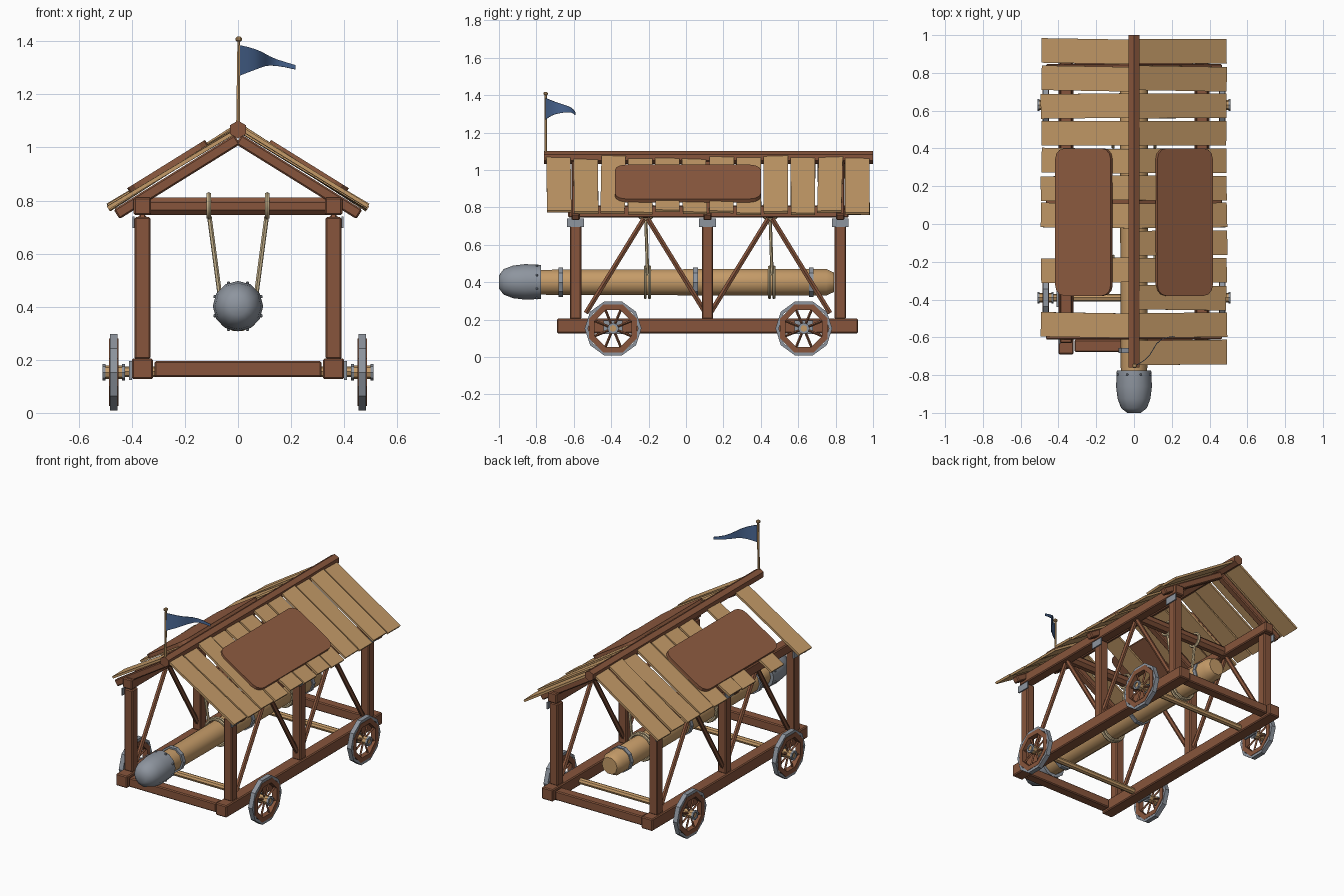
import bpy, bmesh, math, random
from mathutils import Vector, Matrix

if "Cube" in bpy.data.objects:
    bpy.data.objects.remove(bpy.data.objects["Cube"])
random.seed(4)

def mat(name, c):
    m = bpy.data.materials.new(name)
    m.diffuse_color = (*c, 1)
    m.use_nodes = True
    m.node_tree.nodes["Principled BSDF"].inputs["Base Color"].default_value = m.diffuse_color
    return m
BROWN = mat("dark_wood", (0.242, 0.091, 0.045))
TAN = mat("light_wood", (0.56, 0.33, 0.14))
METAL = mat("iron", (0.27, 0.30, 0.345))
BLUE = mat("blue_cloth", (0.07, 0.141, 0.305))
ROPE = mat("rope", (0.58, 0.46, 0.27))
HIDE = mat("hide", (0.28, 0.108, 0.053))

def finish(name, bm, m, smooth=False):
    bmesh.ops.recalc_face_normals(bm, faces=bm.faces)
    me = bpy.data.meshes.new(name)
    bm.to_mesh(me)
    bm.free()
    me.materials.append(m)
    ob = bpy.data.objects.new(name, me)
    bpy.context.collection.objects.link(ob)
    if smooth:
        bpy.context.view_layer.objects.active = ob
        ob.select_set(True)
        bpy.ops.object.shade_smooth_by_angle(angle=math.radians(50))
        ob.select_set(False)
    return ob

def box(name, c, size, m, rot=None, bevel=0.006, corner=0):
    bm = bmesh.new()
    bmesh.ops.create_cube(bm, size=1)
    bmesh.ops.scale(bm, vec=size, verts=bm.verts)
    if corner:  # round only the corners seen from local z
        es = [e for e in bm.edges if abs((e.verts[0].co - e.verts[1].co).z) > 1e-4]
        bmesh.ops.bevel(bm, geom=es, offset=corner, segments=3, profile=0.5, affect='EDGES')
    elif bevel:
        bmesh.ops.bevel(bm, geom=bm.edges[:], offset=bevel, segments=1, affect='EDGES')
    M = Matrix.Translation(c)
    if rot:
        M = M @ rot
    bm.transform(M)
    return finish(name, bm, m)

def lathe(name, prof, origin, axis, m, n=8, closed=False, phase=0.0, smooth=False):
    """prof: (radius, distance along axis); closed makes a ring."""
    bm = bmesh.new()
    rings = [[bm.verts.new((r * math.cos(2 * math.pi * i / n + phase),
                            r * math.sin(2 * math.pi * i / n + phase), t))
              for i in range(n)] for r, t in prof]
    pairs = list(zip(rings, rings[1:]))
    if closed:
        pairs.append((rings[-1], rings[0]))
    else:
        bm.faces.new(rings[0])
        bm.faces.new(rings[-1])
    for a, b in pairs:
        for i in range(n):
            j = (i + 1) % n
            bm.faces.new((a[i], a[j], b[j], b[i]))
    q = Vector(axis).to_track_quat('Z', 'Y').to_matrix().to_4x4()
    bm.transform(Matrix.Translation(origin) @ q)
    return finish(name, bm, m, smooth)

def rod(name, p, q, r, m, n=6, r2=None, phase=0.0, smooth=False):
    d = Vector(q) - Vector(p)
    return lathe(name, [(r, 0), (r2 or r, d.length)], p, d, m, n, phase=phase, smooth=smooth)

def band(name, c, axis, r0, r1, w, m, n=8, phase=0.0, smooth=False):
    return lathe(name, [(r0, -w/2), (r1, -w/2), (r1, w/2), (r0, w/2)], c, axis, m, n, True, phase, smooth)

def loop(name, c, axis, R, r, m):
    prof = [(R + r * math.cos(a * math.pi / 3), r * math.sin(a * math.pi / 3)) for a in range(6)]
    return lathe(name, prof, c, axis, m, 14, True, smooth=True)

POSTS = (-0.59, 0.115, 0.825)
AXLES = (-0.39, 0.63)
HANGS = (-0.215, 0.45)

# base frame, posts, wall plates, braces
for y in (-0.645, 0.87):
    box("cross_sill", (0, y, 0.165), (0.63, 0.065, 0.06), BROWN)
for s in (-1, 1):
    box("side_sill", (s*0.36, 0.115, 0.166), (0.08, 1.61, 0.078), BROWN)
    box("wall_plate", (s*0.36, 0.12, 0.778), (0.066, 1.5, 0.066), BROWN)
    for y in POSTS:
        box("post", (s*0.36, y, 0.47), (0.06, 0.06, 0.535), BROWN)
        box("post_bracket", (s*0.394, y, 0.718), (0.008, 0.09, 0.045), METAL, bevel=0)
    for y in HANGS:
        for d in (-1, 1):
            rod("brace", (s*0.36, y + d*0.32, 0.235), (s*0.36, y + d*0.01, 0.74), 0.015, BROWN)

# roof rafters and ridge
SLOPE = math.atan2(0.29, 0.467)
for s in (-1, 1):
    rot = Matrix.Rotation(s * SLOPE, 4, 'Y')
    for y in POSTS:
        box("rafter", (s*0.23, y, 0.889), (0.535, 0.045, 0.042), BROWN, rot)
    # planks, some missing on the left
    for i in range(12):
        if s < 0 and i in (7, 9, 11):
            continue
        r = (rot @ Matrix.Rotation(math.radians(random.uniform(-1.2, 1.2)), 4, 'Y')
             @ Matrix.Rotation(math.radians(random.uniform(-1, 1)), 4, 'Z')
             @ Matrix.Rotation(math.radians(random.uniform(-2, 2)), 4, 'X'))
        box("roof_plank", (s*0.254, 0.915 - 0.145*i, 0.914 + 0.008*(i % 2)),
            (0.55, 0.13, 0.014), TAN, r, bevel=0)
    # hide cover
    box("roof_hide", (s*0.265, 0.01, 0.928), (0.345, 0.78, 0.022), HIDE, rot, corner=0.055)
rod("ridge_beam", (0, -0.76, 1.067), (0, 1.0, 1.067), 0.034, BROWN, 6, phase=math.pi/2)

# ram log, head, iron bands
lathe("ram_log", [(0.07, -0.8), (0.074, 0.2), (0.075, 0.75), (0.055, 0.79)], (0, 0, 0.4),
      (0, 1, 0), TAN, 10, smooth=True)
lathe("ram_head", [(0.035, -1.0), (0.068, -0.975), (0.087, -0.925), (0.095, -0.86), (0.091, -0.775)],
      (0, 0, 0.402), (0, 1, 0), METAL, 12, smooth=True)
for k in range(8):
    a = math.pi/4*k + math.pi/8
    c = Vector((0.094*math.cos(a), -0.797, 0.402 + 0.094*math.sin(a)))
    box("head_rivet", c, (0.012, 0.012, 0.012), METAL, bevel=0.003)
for y in (-0.67, 0.05, 0.67):
    band("ram_band", (0, y, 0.4), (0, 1, 0), 0.066, 0.082, 0.026, METAL, 10)

# hanging beams and ropes
for y in HANGS:
    rod("hanging_beam", (-0.335, y, 0.778), (0.335, y, 0.778), 0.036, BROWN, 8, phase=math.pi/8)
    for s in (-1, 1):
        loop("beam_rope_loop", (s*0.11, y, 0.78), (1, 0, 0), 0.044, 0.009, ROPE)
        rod("hanging_rope", (s*0.108, y, 0.74), (s*0.068, y + 0.01, 0.44), 0.009, ROPE, smooth=True)
    for d in (-0.003, 0.02):
        loop("ram_rope_loop", (0, y + d, 0.4), (0, 1, 0), 0.084, 0.009, ROPE)

# axles and wheels
for y in AXLES:
    rod("axle", (-0.505, y, 0.155), (0.505, y, 0.155), 0.02, TAN, 8)
    for s in (-1, 1):
        c = Vector((s*0.468, y, 0.153))
        X = (1, 0, 0)
        ph = math.pi/8
        band("wheel_rim", c, X, 0.106, 0.138, 0.034, BROWN, 8, ph)
        band("wheel_tyre", c, X, 0.134, 0.152, 0.03, METAL, 10)
        rod("hub", c - Vector((0.035, 0, 0)), c + Vector((0.035, 0, 0)), 0.026, TAN, 8)
        for dx in (-0.037, 0.037):
            band("hub_ring", c + Vector((dx, 0, 0)), X, 0.018, 0.031, 0.012, METAL, 8)
        for k in range(8):
            a = math.pi/4*k + ph
            v = Vector((0, math.cos(a), math.sin(a)))
            rod("spoke", c + v*0.022, c + v*0.115, 0.007, BROWN, 4)
        box("axle_bracket", (s*0.405, y, 0.16), (0.012, 0.1, 0.072), METAL, bevel=0)

# flag pole and wavy pennant
rod("flag_pole", (0, -0.75, 1.08), (0.003, -0.75, 1.405), 0.008, TAN, 6, 0.006)
box("pole_knob", (0.003, -0.75, 1.408), (0.024, 0.024, 0.018), TAN, bevel=0.005)
bm = bmesh.new()
N = 8
d, side = Vector((0.2, 0.17, 0)), Vector((0.65, -0.76, 0))
cols = []
for i in range(N + 1):
    t = i / N
    p = Vector((0.004, -0.75, 0)) + d*t + side*0.018*math.sin(t*7)*(0.3 + t)
    top, low = 1.385 - 0.075*t**1.2, 1.27 + 0.045*math.sin(t*2.3) - 0.01*t
    cols.append([bm.verts.new((p.x + side.x*o, p.y + side.y*o, z))
                 for o, z in ((0, top), (0, min(low, top - 0.015)),
                              (0.004, min(low, top - 0.015)), (0.004, top))])
for a, b in zip(cols, cols[1:]):
    for k in range(4):
        j = (k + 1) % 4
        bm.faces.new((a[k], a[j], b[j], b[k]))
bm.faces.new(cols[0])
bm.faces.new(cols[-1])
finish("pennant", bm, BLUE, True)
